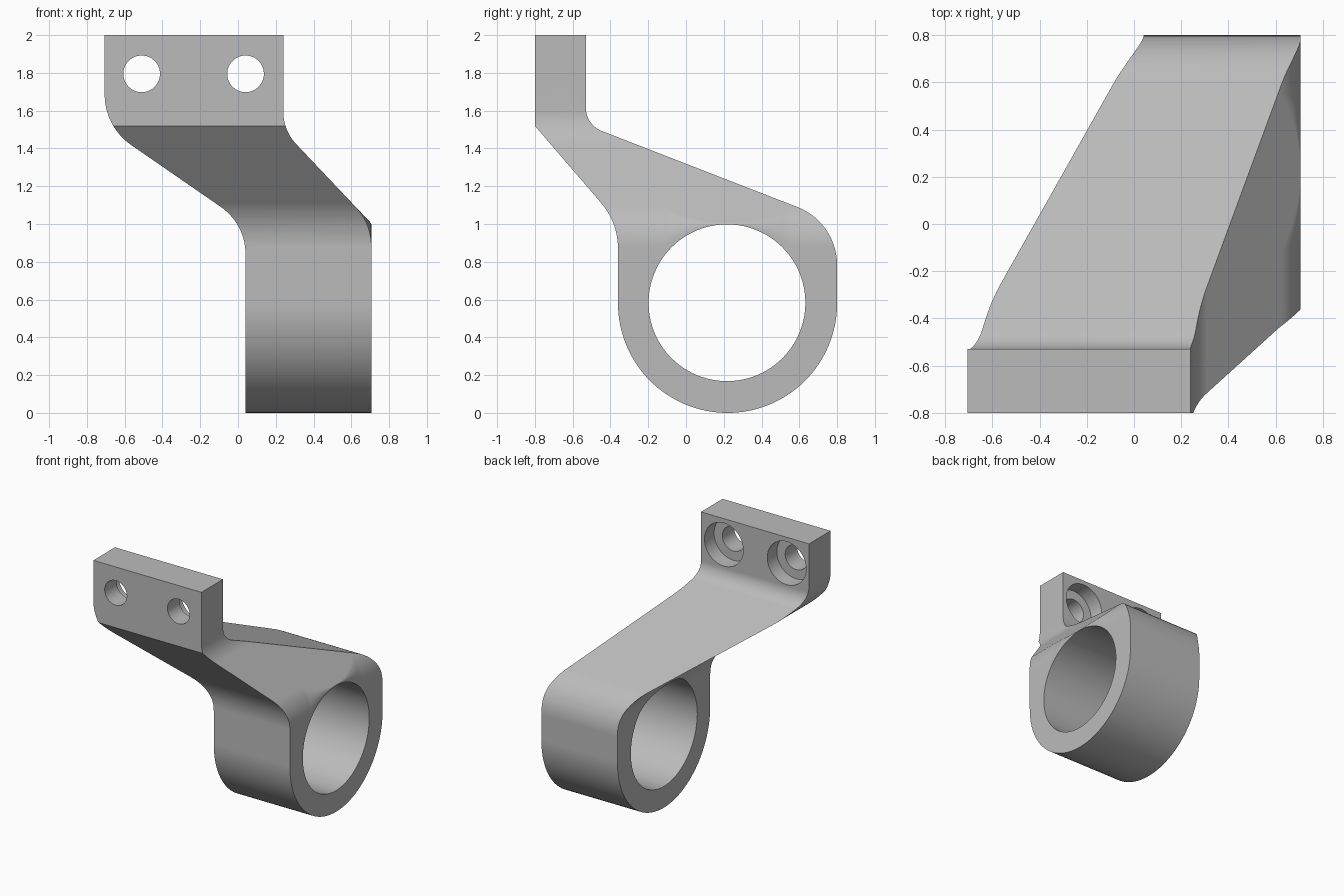
import bpy, bmesh, math
from mathutils import Vector

if "Cube" in bpy.data.objects:
    bpy.data.objects.remove(bpy.data.objects["Cube"])

grey = bpy.data.materials.new("plain_grey")
grey.use_nodes = True
grey.diffuse_color = (0.5, 0.5, 0.5, 1)
grey.node_tree.nodes["Principled BSDF"].inputs["Base Color"].default_value = (0.5, 0.5, 0.5, 1)


def rounded(corners, steps=14):
    """Outline from (u, v, tangent length) corners, each rounded by an arc."""
    pts = []
    for i, (u, v, t) in enumerate(corners):
        p = Vector((u, v))
        if t == 0:
            pts.append(p)
            continue
        a = (Vector(corners[i - 1][:2]) - p).normalized()
        b = (Vector(corners[(i + 1) % len(corners)][:2]) - p).normalized()
        half = a.angle(b) / 2
        centre = p + (a + b).normalized() * t / math.cos(half)
        start, end = p + a * t - centre, p + b * t - centre
        sweep = math.pi - 2 * half
        for k in range(steps + 1):
            s = k / steps
            pts.append(centre + (start * math.sin((1 - s) * sweep)
                                 + end * math.sin(s * sweep)) / math.sin(sweep))
    return pts


def loft(name, rings):
    """Closed solid through matching rings of points, facing outward."""
    bm = bmesh.new()
    loops = [[bm.verts.new(p) for p in ring] for ring in rings]
    n = len(loops[0])
    for lo, hi in zip(loops, loops[1:]):
        for i in range(n):
            j = (i + 1) % n
            bm.faces.new((lo[i], lo[j], hi[j], hi[i]))
    bm.faces.new(loops[0][::-1])
    bm.faces.new(loops[-1])
    bm.normal_update()
    if bm.calc_volume(signed=True) < 0:
        bmesh.ops.reverse_faces(bm, faces=bm.faces[:])
        bm.normal_update()
    mesh = bpy.data.meshes.new(name)
    bm.to_mesh(mesh)
    bm.free()
    mesh.materials.append(grey)
    obj = bpy.data.objects.new(name, mesh)
    bpy.context.collection.objects.link(obj)
    return obj


def circle(u, v, r, n=96):
    return [(u + r * math.cos(math.tau * k / n), v + r * math.sin(math.tau * k / n))
            for k in range(n)]


def combine(body, tool, operation):
    bpy.context.view_layer.objects.active = body
    mod = body.modifiers.new("shape", "BOOLEAN")
    mod.operation, mod.solver, mod.object = operation, "EXACT", tool
    bpy.context.view_layer.update()
    bpy.ops.object.modifier_apply(modifier=mod.name)
    bpy.data.objects.remove(tool)


# Side outline: plate, sloping arm and round clamp
CY, CZ, R = 0.22, 0.58, 0.58
side = rounded([(-0.8, 2, 0), (-0.8, 1.52, 0), (-0.36, 1.007, 0.137), (-0.36, CZ, 0)])
side += [Vector((CY - R * math.cos(math.pi * k / 64), CZ - R * math.sin(math.pi * k / 64)))
         for k in range(1, 64)]
side += rounded([(0.8, CZ, 0), (0.8, 1.008, 0.225), (-0.53, 1.525, 0.09), (-0.53, 2, 0)])
bracket = loft("clamp_bracket", [[(x, y, z) for y, z in side] for x in (-0.9, 0.9)])


# Front outline: offset arm; the outer corner sharpens above the bore
def front_ring(y):
    t = min(0.12, max(0.006, 1.1 * (y - CY) ** 2))
    outline = rounded([(-0.706, 2.1, 0), (-0.706, 1.515, 0.17), (0.04, 1.0, 0.16),
                       (0.04, -0.1, 0), (0.706, -0.1, 0), (0.706, 1.003, t),
                       (0.24, 1.495, 0.1), (0.24, 2.1, 0)])
    return [(p.x, y, p.y) for p in outline]


stations = [-1] + [CY + 0.033 * k for k in range(-10, 11)] + [1]
combine(bracket, loft("front_shape", [front_ring(y) for y in stations]), "INTERSECT")

# Clamp bore
bore = circle(0.217, 0.583, 0.415)
combine(bracket, loft("bore", [[(x, y, z) for y, z in bore] for x in (-0.3, 1)]), "DIFFERENCE")

# Screw holes with counterbores sunk from the back
for hx in (-0.51, 0.04):
    for radius, start, end in ((0.097, -1, -0.3), (0.17, -0.65, -0.3)):
        ring = circle(hx, 1.795, radius, 64)
        hole = loft("screw_hole", [[(x, y, z) for x, z in ring] for y in (start, end)])
        combine(bracket, hole, "DIFFERENCE")

# Smooth curves, crisp edges
bpy.ops.object.select_all(action="DESELECT")
bracket.select_set(True)
bpy.context.view_layer.objects.active = bracket
bpy.ops.object.shade_smooth_by_angle(angle=math.radians(25))
weighted = bracket.modifiers.new("even_shading", "WEIGHTED_NORMAL")
weighted.keep_sharp = True
